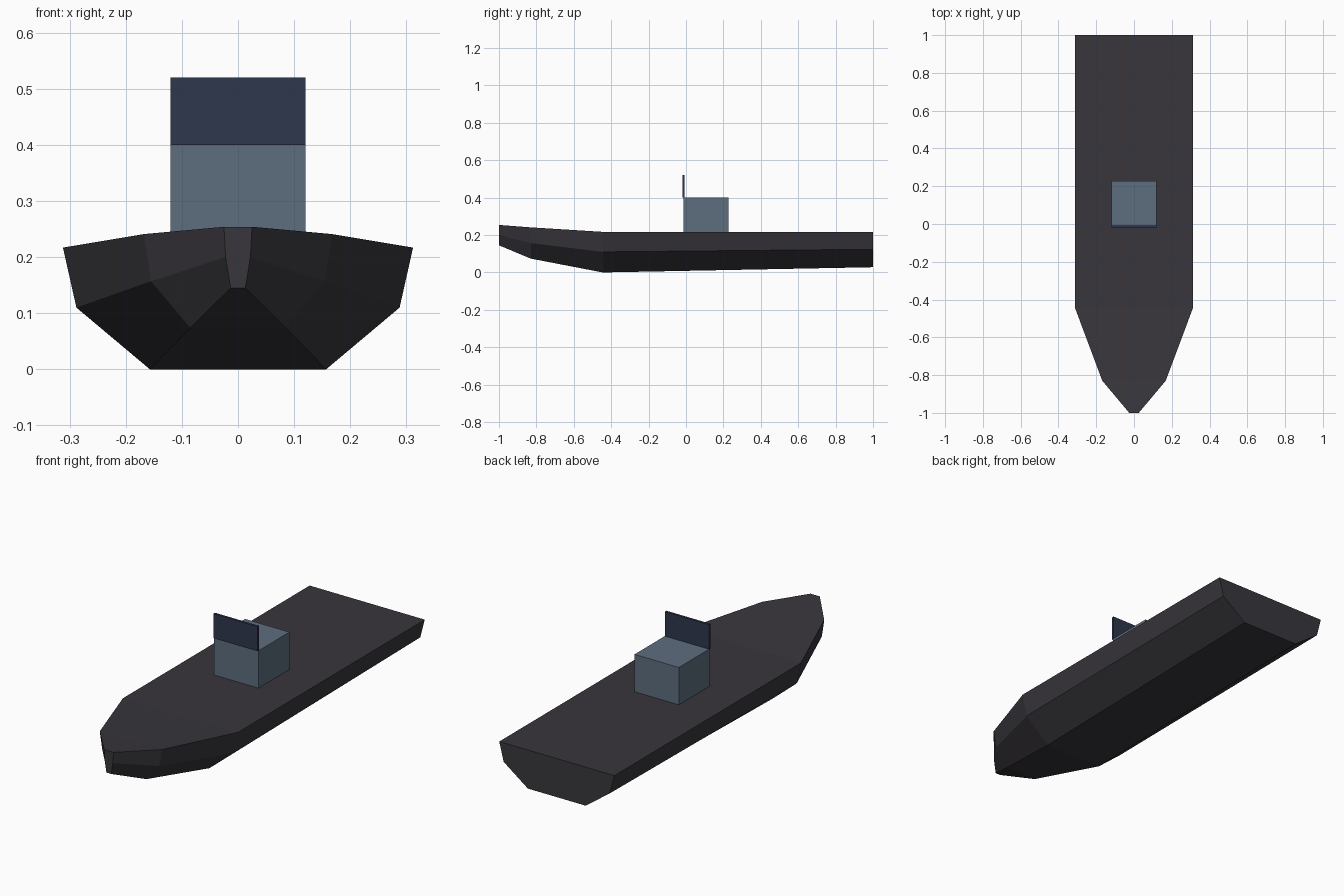
import bpy
import bmesh

cube = bpy.data.objects.get("Cube")
if cube:
    bpy.data.objects.remove(cube, do_unlink=True)


def make_material(name, rgb):
    mat = bpy.data.materials.new(name)
    mat.use_nodes = True
    mat.diffuse_color = (*rgb, 1)
    mat.node_tree.nodes["Principled BSDF"].inputs["Base Color"].default_value = (*rgb, 1)
    return mat


charcoal = make_material("charcoal hull", (0.040, 0.037, 0.045))
slate = make_material("slate blue console", (0.110, 0.155, 0.210))
navy = make_material("dark navy windshield", (0.028, 0.038, 0.073))


def add_object(name, bm, mat):
    bmesh.ops.recalc_face_normals(bm, faces=bm.faces)
    mesh = bpy.data.meshes.new(name)
    bm.to_mesh(mesh)
    bm.free()
    mesh.materials.append(mat)
    obj = bpy.data.objects.new(name, mesh)
    bpy.context.collection.objects.link(obj)
    return obj


def add_box(name, low, high, mat):
    bm = bmesh.new()
    bmesh.ops.create_cube(bm, size=1)
    for v in bm.verts:
        for i in range(3):
            v.co[i] = high[i] if v.co[i] > 0 else low[i]
    return add_object(name, bm, mat)


# Hull stations from stern to bow: y, then (half width, z) of deck, chine, bottom
stations = [
    (1.00, (0.312, 0.217), (0.288, 0.124), (0.157, 0.028)),
    (-0.445, (0.312, 0.217), (0.288, 0.110), (0.157, 0.000)),
    (-0.83, (0.168, 0.241), (0.155, 0.157), (0.085, 0.074)),
    (-1.00, (0.025, 0.254), (0.022, 0.200), (0.013, 0.145)),
]

# Hull: mirrored rings joined by flat panels, capped at the transom and stem
bm = bmesh.new()
rings = []
for y, *half in stations:
    outline = [(x, z) for x, z in half] + [(-x, z) for x, z in reversed(half)]
    rings.append([bm.verts.new((x, y, z)) for x, z in outline])
for a, b in zip(rings, rings[1:]):
    for i in range(len(a)):
        j = (i + 1) % len(a)
        bm.faces.new((a[i], a[j], b[j], b[i]))
bm.faces.new(rings[0])
bm.faces.new(rings[-1])
add_object("hull", bm, charcoal)

# Steering console and the thin windshield on its front edge
add_box("console", (-0.12, -0.013, 0.215), (0.12, 0.227, 0.40), slate)
add_box("windshield", (-0.12, -0.019, 0.40), (0.12, -0.007, 0.52), navy)
